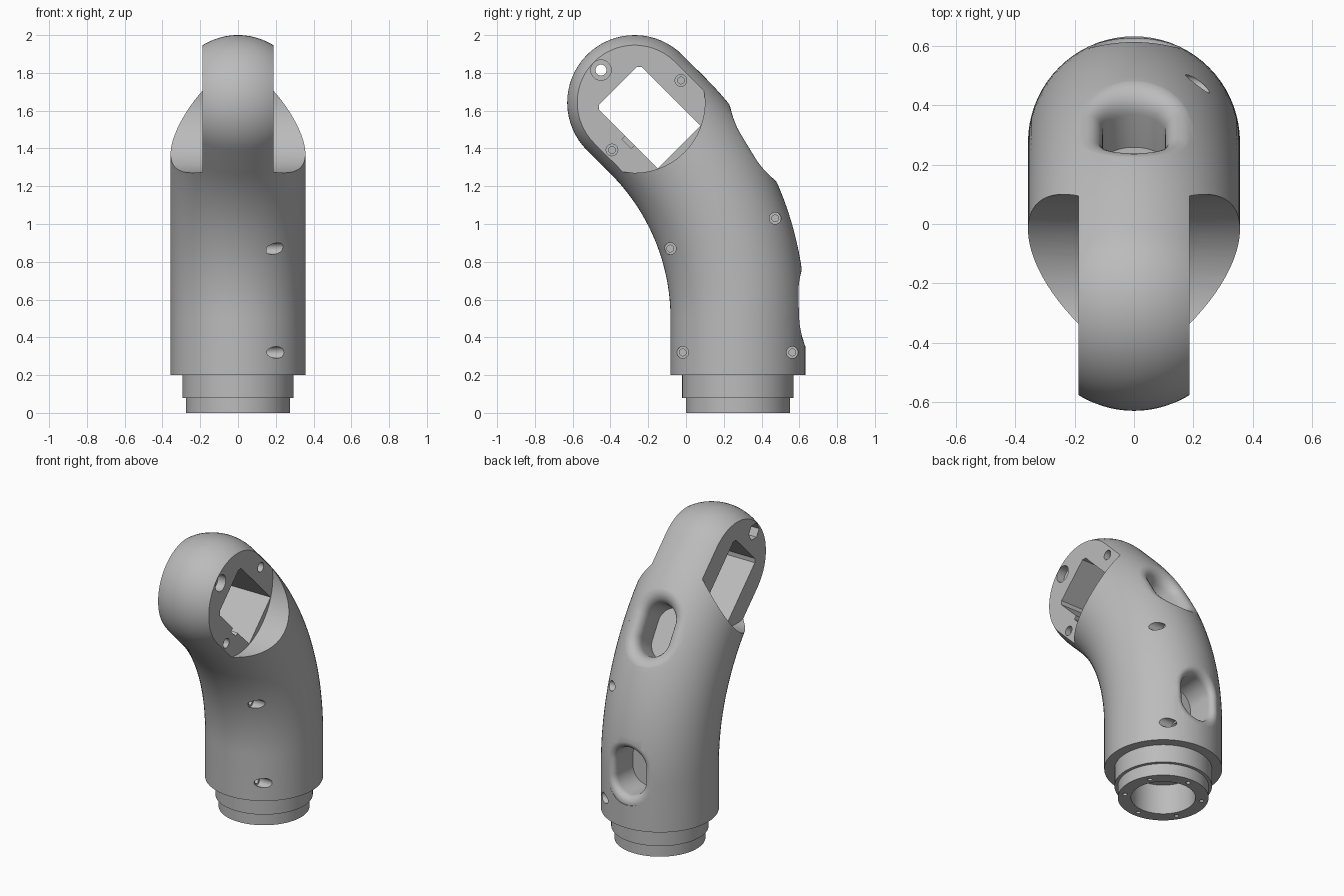
import bpy, bmesh, math
from math import sin, cos, pi, radians
from mathutils import Vector, Matrix

if "Cube" in bpy.data.objects:
    bpy.data.objects.remove(bpy.data.objects["Cube"], do_unlink=True)

R = 0.357                    # outer tube radius
BEND = 1.44                  # centreline bend radius
AXIS_Y, BEND_Z = 0.275, 0.5  # tube axis at the base, height where the bend starts
HEAD = Vector((0, -0.272, 1.643))
LEAN = radians(45)
CHEEK = 0.187                # half thickness of the head

grey = bpy.data.materials.new("plain_grey")
grey.use_nodes = True
grey.diffuse_color = (0.5, 0.5, 0.5, 1)
grey.node_tree.nodes["Principled BSDF"].inputs["Base Color"].default_value = (0.5, 0.5, 0.5, 1)


def make(name, rings):
    """Loft equal-sized rings of points into a closed solid."""
    bm = bmesh.new()
    loops = [[bm.verts.new(p) for p in ring] for ring in rings]
    n = len(loops[0])
    for a, b in zip(loops, loops[1:]):
        for i in range(n):
            j = (i + 1) % n
            bm.faces.new((a[i], a[j], b[j], b[i]))
    bm.faces.new(loops[0])
    bm.faces.new(loops[-1])
    bmesh.ops.recalc_face_normals(bm, faces=bm.faces)
    mesh = bpy.data.meshes.new(name)
    bm.to_mesh(mesh)
    bm.free()
    mesh.materials.append(grey)
    ob = bpy.data.objects.new(name, mesh)
    bpy.context.collection.objects.link(ob)
    return ob


def cut(target, cutter):
    cutter.hide_render = True
    mod = target.modifiers.new("cut", "BOOLEAN")
    mod.operation, mod.solver, mod.object = "DIFFERENCE", "EXACT", cutter
    bpy.context.view_layer.objects.active = target
    bpy.ops.object.modifier_apply(modifier=mod.name)
    bpy.data.objects.remove(cutter, do_unlink=True)


def circle(centre, r, a, b, n):
    return [centre + r * (cos(2 * pi * i / n) * a + sin(2 * pi * i / n) * b) for i in range(n)]


X, Y, Z = Vector((1, 0, 0)), Vector((0, 1, 0)), Vector((0, 0, 1))


def cross_peg(x0, x1, y, z, r, n=24):
    """Cylinder lying along x."""
    return make("peg_cutter", [circle(Vector((x, y, z)), r, Y, Z, n) for x in (x0, x1)])


def tube_ring(centre, tilt, r, n=72):
    return circle(centre, r, X, Vector((0, cos(tilt), sin(tilt))), n)


def bent_rings(z_start, r, along_end):
    """Rings up the straight base, around the bend and on to a point short of the head centre."""
    rings = [tube_ring(Vector((0, AXIS_Y, z_start)), 0, r)]
    for k in range(25):
        a = LEAN * k / 24
        rings.append(tube_ring(Vector((0, AXIS_Y - BEND * (1 - cos(a)), BEND_Z + BEND * sin(a))), a, r))
    rings.append(tube_ring(HEAD + along_end * Vector((0, sin(LEAN), -cos(LEAN))), LEAN, r))
    return rings


# Bent arm shell with a spherical end
rings = bent_rings(0.2, R, 0.0)
tip = Vector((0, -sin(LEAN), cos(LEAN)))
for k in range(1, 17):
    a = radians(89) * k / 16
    rings.append(tube_ring(HEAD + tip * R * sin(a), LEAN, R * cos(a)))
arm = make("arm_shell", rings)

# Flat cheeks with a round seat below them
for side in (-1, 1):
    cut(arm, cross_peg(side * CHEEK, side * 0.6, HEAD.y, HEAD.z, 0.372, 96))

# Inner bore
cut(arm, make("bore_cutter", bent_rings(0.1, 0.215, 0.325)))


def head_prism(points, x0, x1):
    """Extrude an outline, given along and across the leaning head, in x."""
    m = Matrix.Translation(HEAD) @ Matrix.Rotation(-LEAN, 4, "X")
    return make("prism_cutter", [[m @ Vector((x, s, t)) for s, t in points] for x in (x0, x1)])


# Chamfered pocket through the head and its side notch
W, C = 0.16, 0.02
cut(arm, head_prism([(-0.125, C - W), (C - 0.125, -W), (0.334, -W), (0.334, W),
                     (C - 0.125, W), (-0.125, W - C)], -0.5, 0.5))
cut(arm, head_prism([(0.09, -0.185), (0.16, -0.185), (0.16, -0.1), (0.09, -0.1)], 0.1, 0.3))


def window_cutter(tilt, half_w, half_l, fillet):
    """Stadium opening in the back whose rim rolls over with a fillet."""
    out = Vector((0, cos(tilt), sin(tilt)))
    up = Vector((0, -sin(tilt), cos(tilt)))
    base = Vector((0, AXIS_Y - BEND, BEND_Z)) + out * (BEND + R)

    def ring(grow, height, follow):
        pts = []
        for i in range(48):
            a = 2 * pi * (i + 0.5) / 48
            x = (half_w + grow) * cos(a)
            v = (half_w + grow) * sin(a) + math.copysign(half_l - half_w, sin(a))
            h = height
            if follow:
                h += math.sqrt(R * R - x * x) - R - v * v / (2 * (BEND + R))
            pts.append(base + x * X + v * up + h * out)
        return pts

    rings = [ring(0, -0.23, False)]
    for k in range(9):
        a = pi / 2 * k / 8
        rings.append(ring(fillet * (1 - cos(a)), fillet * (sin(a) - 1) + 0.001, True))
    rings.append(ring(fillet, 0.15, False))
    return make("window_cutter", rings)


# Back windows
cut(arm, window_cutter(radians(2), 0.11, 0.155, 0.055))
cut(arm, window_cutter(radians(31.4), 0.105, 0.165, 0.095))

# Counterbored screw holes along one side of the shell
for y, z, floor in ((-0.017, 0.32, 0.15), (0.563, 0.32, 0.15), (-0.083, 0.87, 0.15), (0.472, 1.03, 0.15),
                    (-0.027, 1.76, 0.15), (-0.392, 1.392, 0.15)):
    cut(arm, cross_peg(floor, 0.5, y, z, 0.031))
    cut(arm, cross_peg(floor - 0.06, floor + 0.02, y, z, 0.018))

# Pivot hole with a round seat on one cheek and a hexagonal seat on the other
cut(arm, cross_peg(-0.5, 0.5, -0.45, 1.815, 0.029))
cut(arm, cross_peg(0.13, 0.5, -0.45, 1.815, 0.054, 32))
cut(arm, cross_peg(-0.5, -0.13, -0.45, 1.815, 0.054, 6))

# Stepped base collar
collar = make("base_collar", [circle(Vector((0, AXIS_Y, z)), r, X, Y, 72)
                              for z, r in ((0, 0.275), (0.08, 0.275), (0.08, 0.295), (0.2, 0.295))])
cut(collar, make("collar_bore", [circle(Vector((0, AXIS_Y, z)), 0.195, X, Y, 64) for z in (-0.1, 0.3)]))
for k in range(6):
    a = pi / 3 * k + pi / 6
    spot = Vector((0.235 * cos(a), AXIS_Y + 0.235 * sin(a), 0))
    cut(collar, make("collar_hole", [circle(spot + z * Z, 0.014, X, Y, 16) for z in (-0.05, 0.1)]))

# Smooth the rounds and keep the machined edges crisp
for ob in (arm, collar):
    bpy.ops.object.select_all(action="DESELECT")
    ob.select_set(True)
    bpy.context.view_layer.objects.active = ob
    bpy.ops.object.shade_smooth_by_angle(angle=radians(28))
